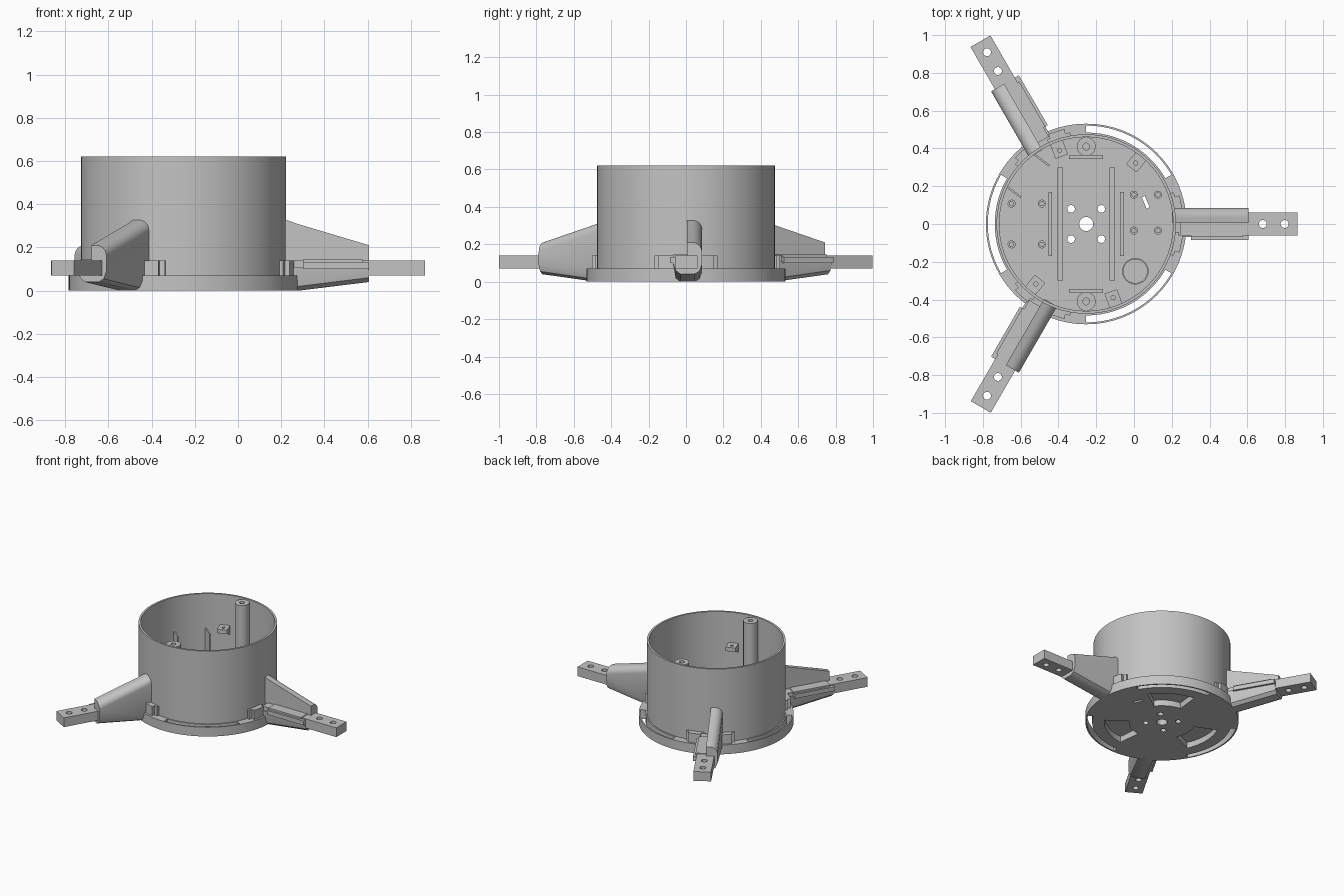
import bpy, bmesh, math
from mathutils import Vector

cube = bpy.data.objects.get("Cube")
if cube:
    bpy.data.objects.remove(cube)

grey = bpy.data.materials.new("light_grey")
grey.use_nodes = True
GREY = (0.55, 0.55, 0.55, 1)
grey.diffuse_color = GREY
grey.node_tree.nodes["Principled BSDF"].inputs["Base Color"].default_value = GREY

HUB = Vector((-0.253, 0, 0))
R, FLANGE, FLOOR = 0.475, 0.531, 0.07


def loft(bm, rings):
    """Closed solid through rings of equal point count."""
    rows = [[bm.verts.new(p) for p in ring] for ring in rings]
    n = len(rows[0])
    faces = [bm.faces.new(rows[0]), bm.faces.new(rows[-1])]
    for a, b in zip(rows, rows[1:]):
        for i in range(n):
            j = (i + 1) % n
            faces.append(bm.faces.new((a[i], a[j], b[j], b[i])))
    bmesh.ops.recalc_face_normals(bm, faces=faces)


def prism(bm, outline, z0, z1):
    loft(bm, [[(x, y, z) for x, y in outline] for z in (z0, z1)])


def box(bm, x0, x1, y0, y1, z0, z1):
    prism(bm, [(x0, y0), (x1, y0), (x1, y1), (x0, y1)], z0, z1)


def circle(x, y, r, n=32):
    return [(x + r * math.cos(math.tau * i / n), y + r * math.sin(math.tau * i / n)) for i in range(n)]


def arc(r0, r1, a0, a1, n=20):
    angles = [math.radians(a0 + (a1 - a0) * i / n) for i in range(n + 1)]
    return ([(r1 * math.cos(a), r1 * math.sin(a)) for a in angles]
            + [(r0 * math.cos(a), r0 * math.sin(a)) for a in reversed(angles)])


def finish(name, bm, turn=0, cutter=None):
    mesh = bpy.data.meshes.new(name)
    bm.to_mesh(mesh)
    bm.free()
    ob = bpy.data.objects.new(name, mesh)
    bpy.context.collection.objects.link(ob)
    mesh.materials.append(grey)
    ob.location = HUB
    ob.rotation_euler.z = math.radians(turn)
    bpy.ops.object.select_all(action="DESELECT")
    bpy.context.view_layer.objects.active = ob
    ob.select_set(True)
    if cutter:
        mod = ob.modifiers.new("cut", "BOOLEAN")
        mod.operation, mod.solver, mod.object = "DIFFERENCE", "EXACT", cutter
        bpy.ops.object.modifier_apply(modifier="cut")
        bpy.data.objects.remove(cutter)
    bpy.ops.object.shade_smooth_by_angle(angle=math.radians(30))
    return ob


def hole_cutter(holes, z0, z1, turn=0):
    bm = bmesh.new()
    for x, y, r in holes:
        prism(bm, circle(x, y, r, 20), z0, z1)
    ob = finish("hole_cutter", bm, turn)
    ob.hide_render = True
    return ob


# Cutters for the body: flange slots, underside pockets and floor holes
bm = bmesh.new()
for a in (60, 180, 300):
    prism(bm, arc(0.484, 0.521, a - 30, a + 30), -0.1, 0.2)
    prism(bm, arc(0.23, 0.40, a - 24, a + 24), -0.1, 0.045)
prism(bm, circle(0, 0, 0.037), -0.1, 0.2)
for sx in (-1, 1):
    for sy in (-1, 1):
        prism(bm, circle(0.08 * sx, 0.08 * sy, 0.02), -0.1, 0.2)
prism(bm, [(0.295, 0.14), (0.32, 0.08), (0.335, 0.09), (0.31, 0.15)], -0.1, 0.2)
cutter = finish("body_cutter", bm)
cutter.hide_render = True

# Open cup with a wider base flange
bm = bmesh.new()
profile = [(0, 0), (FLANGE, 0), (FLANGE, FLOOR), (R, FLOOR), (R, 0.62), (0.46, 0.62), (0.46, FLOOR), (0, FLOOR)]
pts = [bm.verts.new((r, 0, z)) for r, z in profile]
edges = [bm.edges.new(pair) for pair in zip(pts, pts[1:])]
bmesh.ops.spin(bm, geom=pts + edges, cent=(0, 0, 0), axis=(0, 0, 1), angle=math.tau, steps=96)
bmesh.ops.remove_doubles(bm, verts=bm.verts, dist=0.0001)
bmesh.ops.recalc_face_normals(bm, faces=bm.faces)
finish("cup_body", bm, cutter=cutter)

# Tall screw pillars with a hollow top
for y in (-0.41, 0.41):
    bm = bmesh.new()
    prism(bm, circle(0, y, 0.05), 0.06, 0.61)
    finish("screw_pillar", bm, cutter=hole_cutter([(0, y, 0.018)], 0.5, 0.7))

# Low floor ribs: long pair, short pair and end plates
bm = bmesh.new()
for s in (-1, 1):
    box(bm, s * 0.138 - 0.014, s * 0.138 + 0.014, -0.3, 0.3, 0.06, 0.16)
    box(bm, s * 0.19 - 0.01, s * 0.19 + 0.01, -0.17, 0.17, 0.06, 0.16)
    box(bm, -0.09, 0.09, s * 0.353 - 0.01, s * 0.353 + 0.01, 0.06, 0.16)
finish("floor_ribs", bm)

# Pair of thin upright guide fins standing out from the wall
for start, end in [((-0.285, 0.375), (-0.195, 0.308)), ((-0.42, 0.197), (-0.345, 0.141))]:
    a, b = Vector(start), Vector(end)
    side = (b - a).orthogonal().normalized() * 0.005
    bm = bmesh.new()
    prism(bm, [tuple(p) for p in (a - side, b - side, b + side, a + side)], 0.06, 0.36)
    finish("guide_fin", bm)

# Hollow board standoffs and round collar on the floor
spots = [(x, y) for x in (-0.395, -0.235) for y in (-0.108, 0.108)]
spots += [(x, y) for x in (0.252, 0.38) for y in (-0.035, 0.155)]
bm = bmesh.new()
for x, y in spots:
    prism(bm, circle(x, y, 0.021, 20), 0.06, 0.11)
prism(bm, circle(0.26, -0.25, 0.07), 0.06, 0.085)
holes = [(x, y, 0.011) for x, y in spots] + [(0.26, -0.25, 0.063)]
finish("floor_standoffs", bm, cutter=hole_cutter(holes, FLOOR, 0.2))

# Wedge tabs with a screw hole on the inner wall
for angle in (110, 51, 230, 290):
    bm = bmesh.new()
    side = [(0.465, 0.39), (0.38, 0.39), (0.38, 0.36), (0.465, 0.32)]
    loft(bm, [[(x, y, z) for x, z in side] for y in (-0.035, 0.035)])
    finish("wall_tab", bm, angle, hole_cutter([(0.415, 0, 0.011)], 0.37, 0.5, angle))

for turn in (0, 120, 240):
    # Flat arm with two bolt holes
    bm = bmesh.new()
    box(bm, 0.5, 1.118, -0.06, 0.062, 0.07, 0.14)
    finish("arm_bar", bm, turn, hole_cutter([(0.935, 0, 0.021), (1.05, 0, 0.021)], 0, 0.3, turn))

    # Tall fairing, flat inside and rounded outside, tapering outward
    bm = bmesh.new()
    rings = []
    for x, low, top in [(0.455, 0, 0.334), (0.535, 0, 0.307), (0.86, 0.04, 0.21)]:
        dome = [(0.032 + 0.053 * math.cos(math.pi * i / 24), top - 0.05 + 0.05 * math.sin(math.pi * i / 24))
                for i in range(13)]
        outline = [(0.005, low), (0.045, low), (0.071, low + 0.015), (0.085, low + 0.05)] + dome + [(0.005, top)]
        rings.append([(x, y, z) for y, z in outline])
    loft(bm, rings)
    finish("arm_fairing", bm, turn)

    # Cradle under the open side of the arm, with a raised lip
    bm = bmesh.new()
    rings = []
    for x, low in [(0.50, 0.0), (0.535, 0.0), (0.86, 0.04)]:
        outline = [(0.03, low), (-0.03, low), (-0.055, low + 0.02), (-0.07, 0.10), (-0.07, 0.11), (0.03, 0.11)]
        rings.append([(x, y, z) for y, z in outline])
    loft(bm, rings)
    box(bm, 0.555, 0.86, -0.085, -0.055, 0.10, 0.132)
    box(bm, 0.555, 0.83, -0.07, 0.02, 0.13, 0.145)
    finish("arm_cradle", bm, turn)

    # Curved clips either side of the arm root
    bm = bmesh.new()
    for s in (-1, 1):
        prism(bm, arc(0.47, 0.492, s * 5, s * 20), 0.06, 0.14)
        prism(bm, arc(0.47, 0.515, s * 7, s * 17), 0.06, 0.14)
    finish("root_clips", bm, turn)
